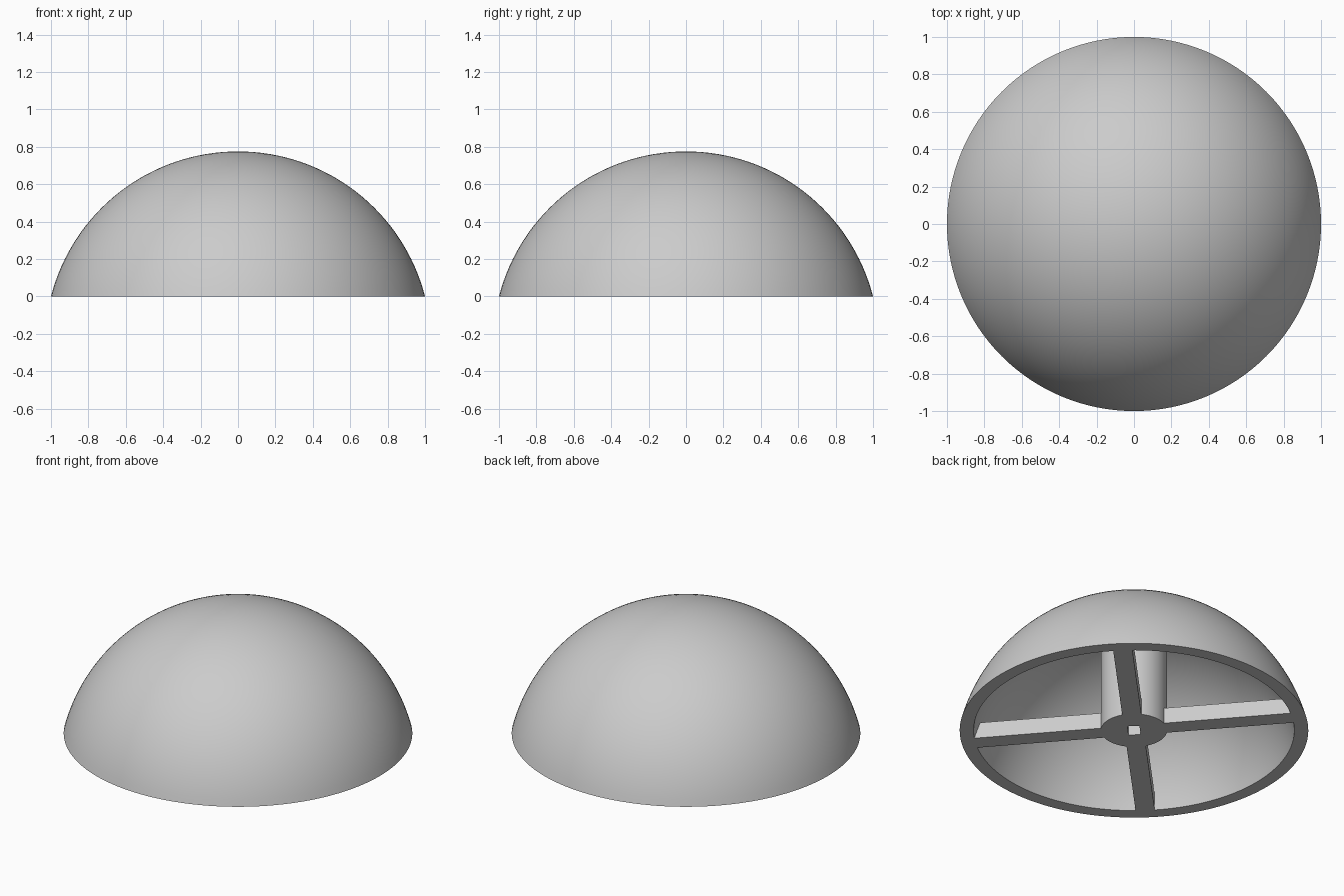
import bpy, bmesh
from math import sin, cos, asin, sqrt, radians, tau
from mathutils import Matrix, Vector

cube = bpy.data.objects.get("Cube")
if cube:
    bpy.data.objects.remove(cube, do_unlink=True)

HEIGHT = 0.775
R_OUT = (1 + HEIGHT ** 2) / (2 * HEIGHT)   # sphere through rim and crown
CENTRE_Z = HEIGHT - R_OUT
RIM_IN = 0.92
R_IN = sqrt(RIM_IN ** 2 + CENTRE_Z ** 2)
HUB_R, HUB_H = 0.19, 0.69
RIB_W, RIB_H = 0.11, 0.10
RIB_ANGLES = (46, 131, 226, 311)

grey = bpy.data.materials.new("light_grey")
grey.use_nodes = True
grey.diffuse_color = (0.6, 0.6, 0.6, 1)
grey.node_tree.nodes["Principled BSDF"].inputs["Base Color"].default_value = (0.6, 0.6, 0.6, 1)


def finish(name, bm):
    bmesh.ops.recalc_face_normals(bm, faces=bm.faces)
    mesh = bpy.data.meshes.new(name)
    bm.to_mesh(mesh)
    bm.free()
    mesh.materials.append(grey)
    obj = bpy.data.objects.new(name, mesh)
    bpy.context.collection.objects.link(obj)
    return obj


def smooth(obj):
    bpy.ops.object.select_all(action="DESELECT")
    obj.select_set(True)
    bpy.context.view_layer.objects.active = obj
    bpy.ops.object.shade_smooth_by_angle(angle=radians(30))


def box(name, size, centre, angle):
    bm = bmesh.new()
    bmesh.ops.create_cube(bm, size=1)
    bm.transform(Matrix.Rotation(radians(angle), 4, "Z")
                 @ Matrix.Translation(centre) @ Matrix.Diagonal((*size, 1)))
    return finish(name, bm)


def arc(radius, rim, steps=32):
    """Points from the crown down to the rim."""
    end = asin(rim / radius)
    return [Vector((radius * sin(end * i / steps), 0,
                    CENTRE_Z + radius * cos(end * i / steps))) for i in range(steps + 1)]


# Hollow dome shell, turned from its wall section
bm = bmesh.new()
section = arc(R_OUT, 1.0) + arc(R_IN, RIM_IN)[::-1]
verts = [bm.verts.new(p) for p in section]
edges = [bm.edges.new(pair) for pair in zip(verts, verts[1:])]
bmesh.ops.spin(bm, geom=verts + edges, cent=(0, 0, 0), axis=(0, 0, 1),
               angle=tau, steps=128, use_duplicate=False)
bmesh.ops.remove_doubles(bm, verts=bm.verts, dist=1e-4)
smooth(finish("dome_shell", bm))

# Central hub rising to the crown
bm = bmesh.new()
bmesh.ops.create_cone(bm, cap_ends=True, segments=64, radius1=HUB_R, radius2=HUB_R,
                      depth=HUB_H, matrix=Matrix.Translation((0, 0, HUB_H / 2)))
hub = finish("hub", bm)

# Rectangular shaft socket cut into the hub
cutter = box("socket_cutter", (0.10, 0.07, 1.0), (0, 0, 0), RIB_ANGLES[0])
cutter.hide_render = True
cut = hub.modifiers.new("socket", "BOOLEAN")
cut.operation = "DIFFERENCE"
cut.solver = "EXACT"
cut.object = cutter
bpy.context.view_layer.objects.active = hub
bpy.ops.object.modifier_apply(modifier=cut.name)
bpy.data.objects.remove(cutter, do_unlink=True)
smooth(hub)

# Four low ribs joining hub to rim
inner, outer = HUB_R - 0.015, RIM_IN + 0.005
for number, angle in enumerate(RIB_ANGLES, 1):
    box(f"rib_{number}", (outer - inner, RIB_W, RIB_H),
        ((inner + outer) / 2, 0, RIB_H / 2), angle)
